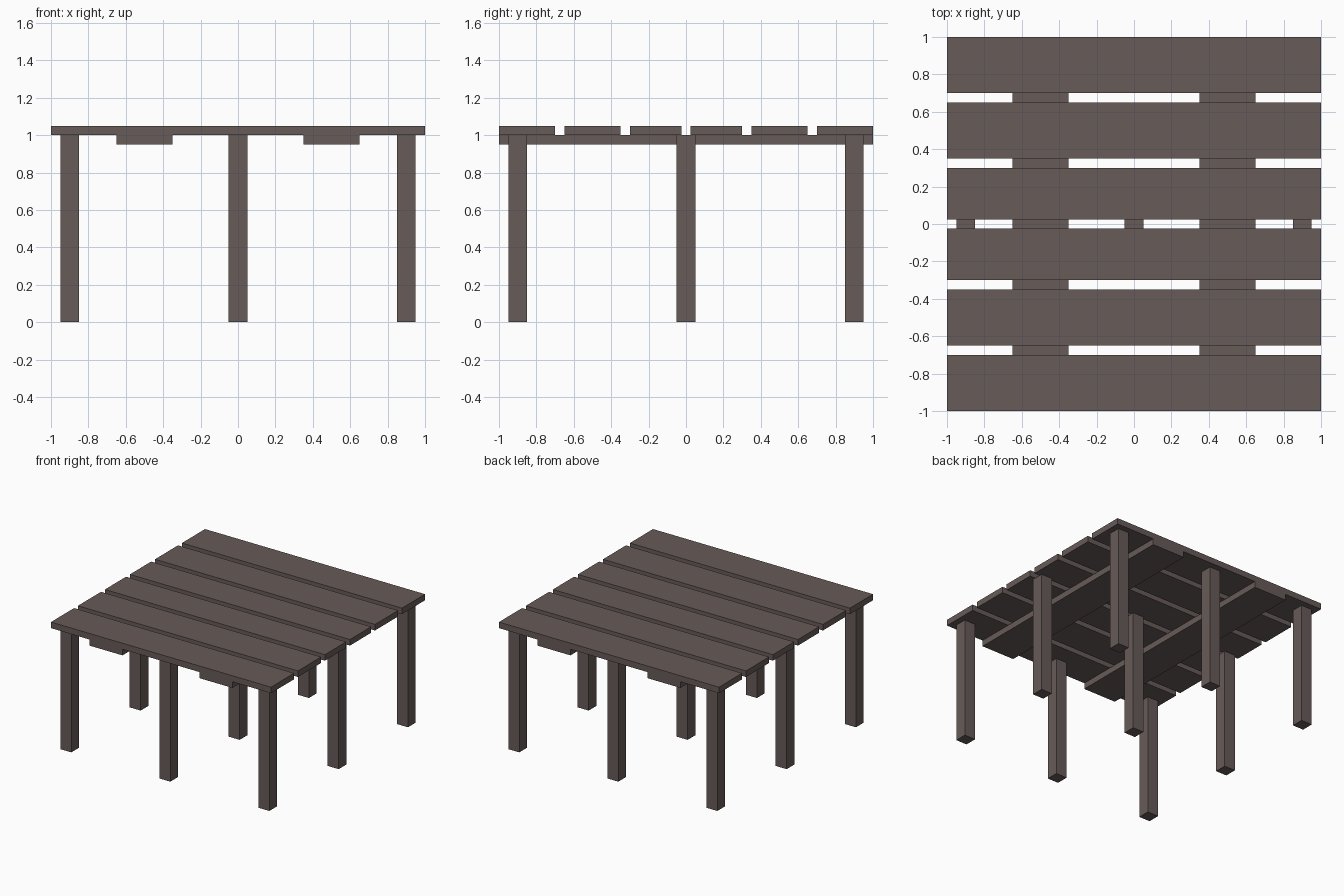
import bpy

if "Cube" in bpy.data.objects:
    bpy.data.objects.remove(bpy.data.objects["Cube"])

wood = bpy.data.materials.new("dark_wood")
wood.diffuse_color = (0.135, 0.105, 0.098, 1)
wood.use_nodes = True
wood.node_tree.nodes["Principled BSDF"].inputs["Base Color"].default_value = wood.diffuse_color


def box(name, x, y, z):
    """Box from (min, max) ranges on each axis."""
    bpy.ops.mesh.primitive_cube_add(size=1, location=[sum(r) / 2 for r in (x, y, z)])
    ob = bpy.context.object
    ob.name = name
    ob.scale = [r[1] - r[0] for r in (x, y, z)]
    bpy.ops.object.transform_apply(location=False, rotation=False, scale=True)
    ob.data.materials.append(wood)
    return ob


# Top planks, mirrored front to back
for y0, y1 in ((0.025, 0.30), (0.35, 0.65), (0.70, 1.0)):
    box("back_plank", (-1, 1), (y0, y1), (1.0, 1.05))
    box("front_plank", (-1, 1), (-y1, -y0), (1.0, 1.05))

# Support beams under the planks
for cx in (-0.5, 0.5):
    box("support_beam", (cx - 0.15, cx + 0.15), (-1, 1), (0.95, 1.0))

# Three by three grid of square legs
for cx in (-0.9, 0, 0.9):
    for cy in (-0.9, 0, 0.9):
        box("leg", (cx - 0.05, cx + 0.05), (cy - 0.05, cy + 0.05), (0, 1.0))
